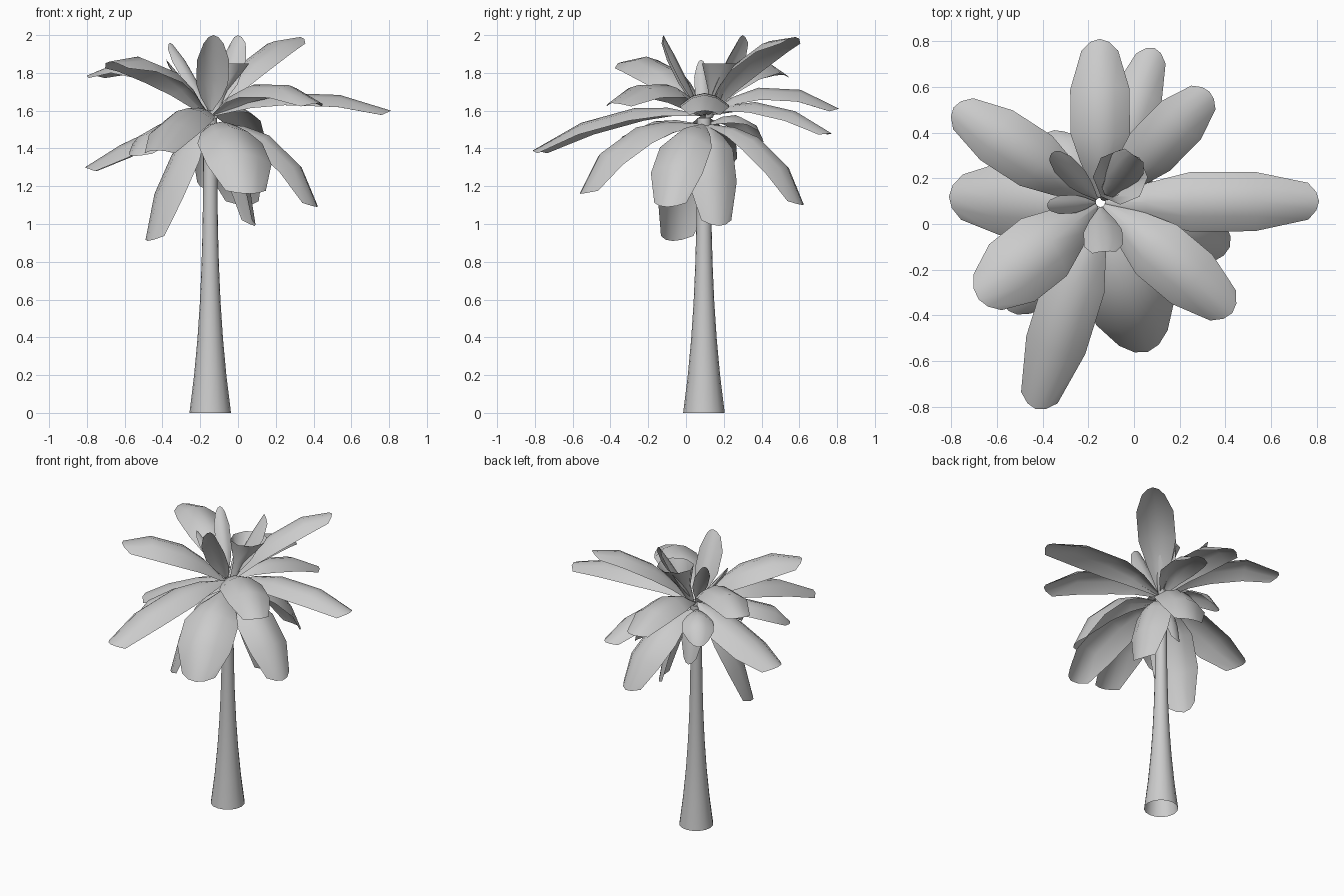
import bpy, bmesh
from math import cos, sin, tau
from mathutils import Vector as V

if "Cube" in bpy.data.objects:
    bpy.data.objects.remove(bpy.data.objects["Cube"])

X, Y, TOP = -0.147, 0.095, 1.56


def make_object(name, bm):
    me = bpy.data.meshes.new(name)
    bm.to_mesh(me)
    bm.free()
    ob = bpy.data.objects.new(name, me)
    bpy.context.collection.objects.link(ob)
    bpy.ops.object.select_all(action='DESELECT')
    ob.select_set(True)
    bpy.context.view_layer.objects.active = ob
    bpy.ops.object.shade_smooth_by_angle(angle=0.9)


def skin(bm, rows, closed=False):
    rows = [[bm.verts.new(p) for p in r] for r in rows]
    for a, b in zip(rows, rows[1:]):
        n = len(a)
        for i in range(n if closed else n - 1):
            j = (i + 1) % n
            bm.faces.new((a[i], a[j], b[j], b[i]))


def ring(c, r, sides):
    return [V(c) + r * V((cos(tau * i / sides), sin(tau * i / sides), 0)) for i in range(sides)]


# flared trunk, open at both ends
bm = bmesh.new()
steps = [i / 8 for i in range(9)]
skin(bm, [ring((X, Y, TOP * t), .037 + .073 * (1 - t) ** 3, 16) for t in steps], True)
make_object("trunk", bm)

# open funnel-shaped young shoot in the middle of the crown
bm = bmesh.new()
low, high = V((-.13, .12, TOP)), V((-.06, .205, 1.85))
skin(bm, [ring(low.lerp(high, t), .02 + .1 * t * t, 8) for t in (0, .5, 1)], True)
make_object("young_shoot", bm)


# arched leaf: bends through a middle height to its tip, widens, then ends blunt
def leaf(name, base_z, reach, tip, mid_z, w):
    tip = V(tip)
    out = V((tip.x - X, tip.y - Y, 0))
    base = V((X, Y, base_z)) + out.normalized() * 0.02
    mid = V((X, Y, mid_z)) + out * reach
    ctrl = 2 * mid - (base + tip) / 2
    side = V((-out.y, out.x, 0)).normalized()
    rows = []
    for t, k in [(0, .12), (.2, .66), (.4, 1), (.72, 1), (1, .62)]:
        p = base * (1 - t) ** 2 + ctrl * 2 * t * (1 - t) + tip * t * t
        tan = ((1 - t) * (ctrl - base) + t * (tip - ctrl)).normalized()
        up = tan.cross(side).normalized()
        rows.append([p + side * u * w * k - up * w * k * u * u / 2
                     - tan * (0.035 * u * u if t == 1 else 0)
                     for u in (1, .5, 0, -.5, -1)])
    bm = bmesh.new()
    skin(bm, rows)
    make_object(name, bm)


# each leaf: tip, height at its middle, half width
spreading = {
    "east": ((.81, .10, 1.60), 1.70, .13),
    "north_east": ((.33, .58, 1.99), 1.90, .12),
    "north": ((-.15, .81, 1.61), 1.73, .13),
    "north_low": ((.09, .77, 1.48), 1.64, .11),
    "north_west": ((-.79, .51, 1.79), 1.85, .13),
    "south_west": ((-.68, -.33, 1.86), 1.85, .16),
    "west": ((-.81, .12, 1.30), 1.49, .16),
    "south": ((-.43, -.81, 1.39), 1.60, .135),
    "south_east": ((.43, -.39, 1.64), 1.75, .14),
}
hanging = {
    "south": ((.06, -.56, 1.16), 1.48, .18),
    "east": ((.42, -.10, 1.09), 1.43, .145),
    "west": ((-.48, -.07, .91), 1.32, .155),
    "trunk": ((.09, .175, .99), 1.38, .135),
    "north": ((.04, .62, 1.10), 1.42, .15),
    "south_west": ((-.55, -.38, 1.36), 1.53, .13),
    "north_west": ((-.38, .40, 1.43), 1.57, .10),
    "back": ((-.18, .23, 1.19), 1.42, .07),
}
upright = {
    "north": ((0, .30, 2.0), 1.80, .08),
    "south": ((-.13, -.12, 2.0), 1.80, .085),
    "north_west": ((-.36, .31, 1.96), 1.80, .05),
    "west": ((-.38, .08, 1.87), 1.73, .04),
}
for kind, group, base_z, reach in (("spreading", spreading, 1.58, .5),
                                   ("hanging", hanging, 1.53, .65),
                                   ("upright", upright, 1.60, .5)):
    for name, shape in group.items():
        leaf(f"{kind}_leaf_{name}", base_z, reach, *shape)
